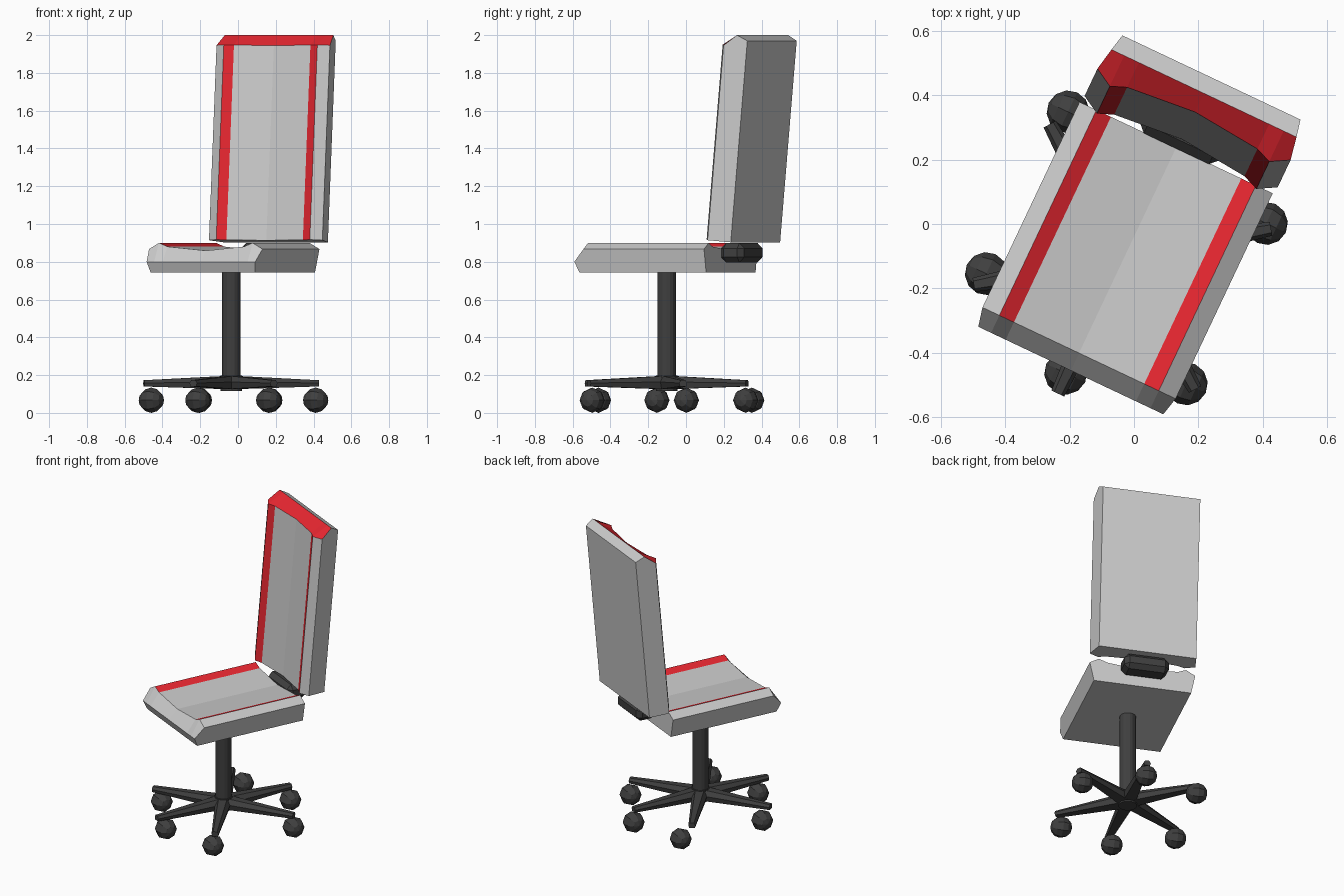
import bpy, bmesh
from math import radians, cos, sin
from mathutils import Matrix, Vector

if "Cube" in bpy.data.objects:
    bpy.data.objects.remove(bpy.data.objects["Cube"])

# whole chair is turned about its column
CHAIR = Matrix.Translation((-0.036, -0.102, 0)) @ Matrix.Rotation(radians(-25.3), 4, 'Z')


def material(name, rgb):
    m = bpy.data.materials.new(name)
    m.diffuse_color = (*rgb, 1)
    m.use_nodes = True
    m.node_tree.nodes["Principled BSDF"].inputs["Base Color"].default_value = m.diffuse_color
    return m


RED = material("red_trim", (0.8, 0.02, 0.03))
DARK = material("dark_plastic", (0.05, 0.05, 0.05))


def add(name, bm, local=Matrix(), mats=()):
    bmesh.ops.recalc_face_normals(bm, faces=bm.faces[:])
    bm.transform(CHAIR @ local)
    me = bpy.data.meshes.new(name)
    bm.to_mesh(me)
    bm.free()
    for m in mats:
        me.materials.append(m)
    ob = bpy.data.objects.new(name, me)
    bpy.context.collection.objects.link(ob)
    return ob


def cushion(name, length, local, red_end):
    """Dished pad with raised side ridges: x across, y along, z thickness."""
    bm = bmesh.new()
    half = [(-0.332, 0.124), (-0.274, 0.157), (-0.224, 0.137)]
    top = half + [(0, 0.116)] + [(-x, z) for x, z in reversed(half)]
    n = len(top)
    low, mid_w, mid_z = 0.306, 0.318, 0.057
    V = lambda x, y, z: bm.verts.new((x, y, z))
    back = [V(x, 0, z) for x, z in top]
    front = [V(x, length - 0.06, z) for x, z in top]
    mid = [V(max(-mid_w, min(mid_w, x)), length, mid_z) for x, z in top]
    bl, br = V(-low, 0, 0), V(low, 0, 0)
    fl, fr = V(-low, length - 0.025, 0), V(low, length - 0.025, 0)
    ml, mr = V(-mid_w, 0, mid_z), V(mid_w, 0, mid_z)
    for i in range(n - 1):
        f = bm.faces.new((back[i], back[i + 1], front[i + 1], front[i]))
        f.material_index = int(i in (1, n - 3))          # red stripes
        f = bm.faces.new((front[i], front[i + 1], mid[i + 1], mid[i]))
        f.material_index = int(red_end)                  # end chamfer
    bm.faces.new(mid + [fr, fl])
    bm.faces.new(back + [mr, br, bl, ml])
    bm.faces.new((bl, br, fr, fl))
    for b, m, t, f, mf, tf in ((bl, ml, back[0], fl, mid[0], front[0]),
                               (br, mr, back[-1], fr, mid[-1], front[-1])):
        bm.faces.new((b, m, mf, f))
        bm.faces.new((m, t, tf, mf))
    base = bpy.data.materials.get("grey_pad") or material("grey_pad", (0.8, 0.8, 0.8))
    return add(name, bm, local, (base, RED))


# seat and backrest share one pad shape
cushion("seat", 0.766,
        Matrix.Translation((0.006, 0.378, 0.743)) @ Matrix.Rotation(radians(180), 4, 'Z'), False)
cushion("backrest", 1.096,
        Matrix.Translation((0.012, 0.525, 0.903)) @ Matrix.Rotation(radians(84.8), 4, 'X'), True)

# bracket joining seat and backrest
bm = bmesh.new()
bmesh.ops.create_cube(bm, size=1)
bm.transform(Matrix.Diagonal((0.28, 0.135, 0.103, 1)))
bmesh.ops.bevel(bm, geom=bm.edges[:], offset=0.028, segments=1, affect='EDGES')
add("back_bracket", bm, Matrix.Translation((0.008, 0.443, 0.848)), (DARK,))


# column and hub
def cylinder(name, r, z0, z1, sides):
    bm = bmesh.new()
    bmesh.ops.create_cone(bm, cap_ends=True, segments=sides, radius1=r, radius2=r, depth=z1 - z0)
    add(name, bm, Matrix.Translation((0, 0, (z0 + z1) / 2)), (DARK,))


cylinder("column", 0.05, 0.12, 0.745, 16)
cylinder("hub", 0.057, 0.117, 0.198, 12)

# six tapered base arms
for i, a in enumerate((36, 90, 144, 216, 270, 324)):
    bm = bmesh.new()
    rings = []
    for x, w, z0, z1 in ((0.0, 0.05, 0.125, 0.197), (0.47, 0.022, 0.14, 0.173)):
        zm = z0 * 0.45 + z1 * 0.55
        rings.append([bm.verts.new((x, y, z)) for y, z in
                      ((-w * 0.8, z0), (w * 0.8, z0), (w, zm), (w * 0.55, z1), (-w * 0.55, z1), (-w, zm))])
    p, q = rings
    for k in range(6):
        j = (k + 1) % 6
        bm.faces.new((p[k], p[j], q[j], q[k]))
    bm.faces.new(p)
    bm.faces.new(q)
    add(f"base_arm_{i + 1}", bm, Matrix.Rotation(radians(a), 4, 'Z'), (DARK,))

# casters, trailing slightly behind the arm tips
for i, (x, y) in enumerate(((0.36, 0.285), (0.006, 0.465), (-0.345, 0.335),
                            (-0.36, -0.228), (-0.005, -0.402), (0.348, -0.272))):
    bm = bmesh.new()
    bmesh.ops.create_uvsphere(bm, u_segments=8, v_segments=6, radius=0.067)
    add(f"caster_{i + 1}", bm,
        Matrix.Translation((x, y, 0.067)) @ Matrix.Rotation(radians(90), 4, 'Y'), (DARK,))
